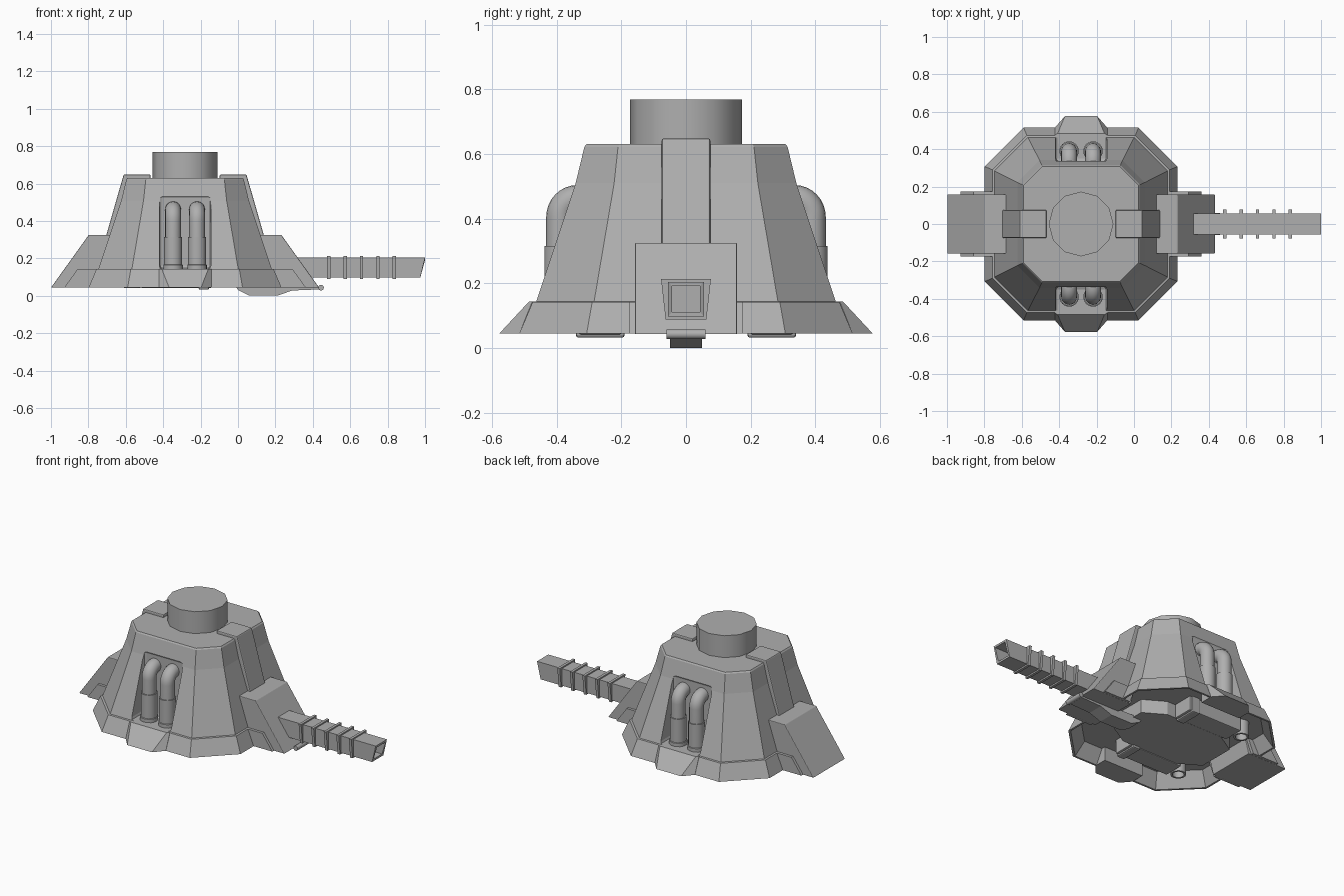
import bpy, bmesh, math
from mathutils import Vector

if "Cube" in bpy.data.objects:
    bpy.data.objects.remove(bpy.data.objects["Cube"])

CX = -0.283  # centre of the turret body

grey = bpy.data.materials.new("armour_grey")
grey.use_nodes = True
grey.diffuse_color = (0.43, 0.43, 0.43, 1)
grey.node_tree.nodes["Principled BSDF"].inputs["Base Color"].default_value = (0.43, 0.43, 0.43, 1)


def finish(name, bm, bevel=0, smooth=False):
    bmesh.ops.recalc_face_normals(bm, faces=bm.faces)
    mesh = bpy.data.meshes.new(name)
    bm.to_mesh(mesh)
    bm.free()
    mesh.materials.append(grey)
    ob = bpy.data.objects.new(name, mesh)
    bpy.context.scene.collection.objects.link(ob)
    if bevel:
        mod = ob.modifiers.new("soft_edges", "BEVEL")
        mod.width = bevel
        mod.segments = 2
    if smooth:
        select(ob)
        bpy.ops.object.shade_smooth_by_angle(angle=math.radians(40))
    return ob


def select(ob):
    bpy.ops.object.select_all(action="DESELECT")
    ob.select_set(True)
    bpy.context.view_layer.objects.active = ob


def loft(name, rings, bevel=0, smooth=False):
    """Bridge rings of points, closing both ends."""
    bm = bmesh.new()
    loops = [[bm.verts.new(p) for p in ring] for ring in rings]
    n = len(loops[0])
    for a, b in zip(loops, loops[1:]):
        for i in range(n):
            j = (i + 1) % n
            bm.faces.new((a[i], a[j], b[j], b[i]))
    bm.faces.new(loops[0])
    bm.faces.new(loops[-1])
    return finish(name, bm, bevel, smooth)


def slab(name, profile, half, side=0, bevel=0):
    """Extrude an x-z profile across y; side mirrors it about the body centre."""
    pts = [(CX + side * u if side else u, z) for u, z in profile]
    return loft(name, [[(x, y, z) for x, z in pts] for y in (-half, half)], bevel)


def octagon(h, c, z, squash=1):
    pts = [(h, -c), (h, c), (c, h), (-c, h), (-h, c), (-h, -c), (-c, -h), (c, -h)]
    return [(CX + x, y * squash, z) for x, y in pts]


def circle(x, y, r, z, n=24):
    return [(x + r * math.cos(i * math.tau / n), y + r * math.sin(i * math.tau / n), z) for i in range(n)]


def rect(x0, x1, y0, y1, z):
    return [(x0, y0, z), (x1, y0, z), (x1, y1, z), (x0, y1, z)]


# Tapered octagonal hull with a skirt and a hollow underside
hull = loft("hull", [
    octagon(0.455, 0.27, 0.132), octagon(0.503, 0.3, 0.045),
    octagon(0.515, 0.307, 0.045), octagon(0.474, 0.29, 0.142),
    octagon(0.463, 0.284, 0.144), octagon(0.341, 0.222, 0.51),
    octagon(0.314, 0.21, 0.622), octagon(0.308, 0.206, 0.63)])

# Pipe bays cut into the front and back
for s in (-1, 1):
    lo, hi = sorted((s * 0.332, s * 0.7))
    cutter = loft("bay_cutter", [rect(CX - 0.138, CX + 0.138, lo, hi, z) for z in (0.143, 0.54)], 0.018)
    cutter.hide_render = True
    mod = hull.modifiers.new("bay", "BOOLEAN")
    mod.operation = "DIFFERENCE"
    mod.solver = "EXACT"
    mod.object = cutter
    select(hull)
    bpy.ops.object.modifier_apply(modifier=mod.name)
    bpy.data.objects.remove(cutter)

loft("top_drum", [circle(CX, 0, 0.173, z, 12) for z in (0.62, 0.768)], smooth=True)
loft("floor_plate", [octagon(0.33, 0.2, z, 0.6) for z in (0.046, 0.135)])


def pipe(name, x, s):
    """Upright pipe bending into the wall of the bay."""
    path = [(0.39, 0.14)]
    for i in range(9):
        a = math.pi / 2 * i / 8
        path.append((0.335 + 0.055 * math.cos(a), 0.405 + 0.057 * math.sin(a)))
    rings = []
    for i, (y, z) in enumerate(path):
        a = math.pi / 2 * max(i - 1, 0) / 8
        out = Vector((0, s * math.cos(a), math.sin(a)))
        centre = Vector((x, s * y, z))
        rings.append([centre + 0.042 * (math.cos(t) * Vector((1, 0, 0)) + math.sin(t) * out)
                      for t in (k * math.tau / 20 for k in range(20))])
    rings.append([p - Vector((0, s * 0.03, 0)) for p in rings[-1]])
    loft(name, rings, smooth=True)


# Pipes, sleeves, foot armour and underside conduits on both faces
for s, face in ((-1, "front"), (1, "back")):
    for x, which in ((CX - 0.064, "right"), (CX + 0.064, "left")):
        tag = f"{face}_{which}"
        loft(f"{tag}_sleeve", [circle(x, s * 0.39, r, z) for r, z in
             ((0.052, 0.14), (0.052, 0.165), (0.048, 0.167), (0.048, 0.315))], smooth=True)
        pipe(f"{tag}_pipe", x, s)
    top = ((-0.14, 0.43), (-0.14, 0.475), (-0.125, 0.485), (0.125, 0.485), (0.14, 0.475), (0.14, 0.43))
    low = ((-0.14, 0.43), (-0.14, 0.515), (-0.086, 0.577), (0.086, 0.577), (0.14, 0.515), (0.14, 0.43))
    loft(f"{face}_foot_armour", [[(CX + u, s * v, z) for u, v in ring]
                                 for ring, z in ((low, 0.045), (top, 0.144))])
    lo, hi = sorted((s * 0.2, s * 0.33))
    loft(f"{face}_conduit", [rect(-0.52, -0.14, lo, hi, z) for z in (0.042, 0.135)], 0.006)
    lo, hi = sorted((s * 0.19, s * 0.34))
    loft(f"{face}_conduit_bracket", [rect(-0.21, -0.155, lo, hi, z) for z in (0.032, 0.138)], 0.008)
    loft(f"{face}_conduit_outlet", [circle(-0.565, s * 0.28, r, z) for r, z in
         ((0.045, 0.135), (0.045, 0.04), (0.033, 0.04), (0.033, 0.12))], smooth=True)

# Straps, sloping blocks and flanges on both sides
for s, side in ((-1, "right"), (1, "left")):
    slab(f"{side}_strap", [(0.185, 0.61), (0.185, 0.648), (0.328, 0.648), (0.368, 0.51),
                           (0.425, 0.31), (0.36, 0.31), (0.31, 0.51), (0.29, 0.61)], 0.075, s, 0.006)
    slab(f"{side}_block", [(0.36, 0.325), (0.515, 0.325), (0.717, 0.043), (0.44, 0.043)], 0.158, s, 0.004)
    slab(f"{side}_flange", [(0.42, 0.142), (0.575, 0.142), (0.645, 0.045), (0.46, 0.045)], 0.175, s)


def section(x_low, x_top, w_low, w_top, z0, z1):
    return [(x_low, -w_low, z0), (x_low, w_low, z0), (x_top, w_top, z1), (x_top, -w_top, z1)]


# Square hollow barrel with a slanted muzzle and raised bands
loft("barrel", [section(0.25, 0.25, 0.056, 0.056, 0.098, 0.205),
                section(0.975, 1.0, 0.056, 0.056, 0.098, 0.205),
                section(0.975, 1.0, 0.043, 0.043, 0.111, 0.192),
                section(0.85, 0.85, 0.043, 0.043, 0.111, 0.192)])
for i in range(5):
    x = 0.477 + i * 0.0875
    loft(f"barrel_band_{i + 1}", [section(v, v, 0.063, 0.077, 0.089, 0.213) for v in (x, x + 0.017)])

# Under-keel with its cross pin
slab("keel", [(-0.02, 0.06), (0.0, 0.03), (0.06, 0.0), (0.21, 0.0), (0.29, 0.028),
              (0.44, 0.034), (0.44, 0.05)], 0.05)
loft("keel_pin", [[(0.444 + u, y, 0.043 + v) for u, v, _ in circle(0, 0, 0.015, 0, 16)]
                  for y in (-0.06, 0.06)], smooth=True)
